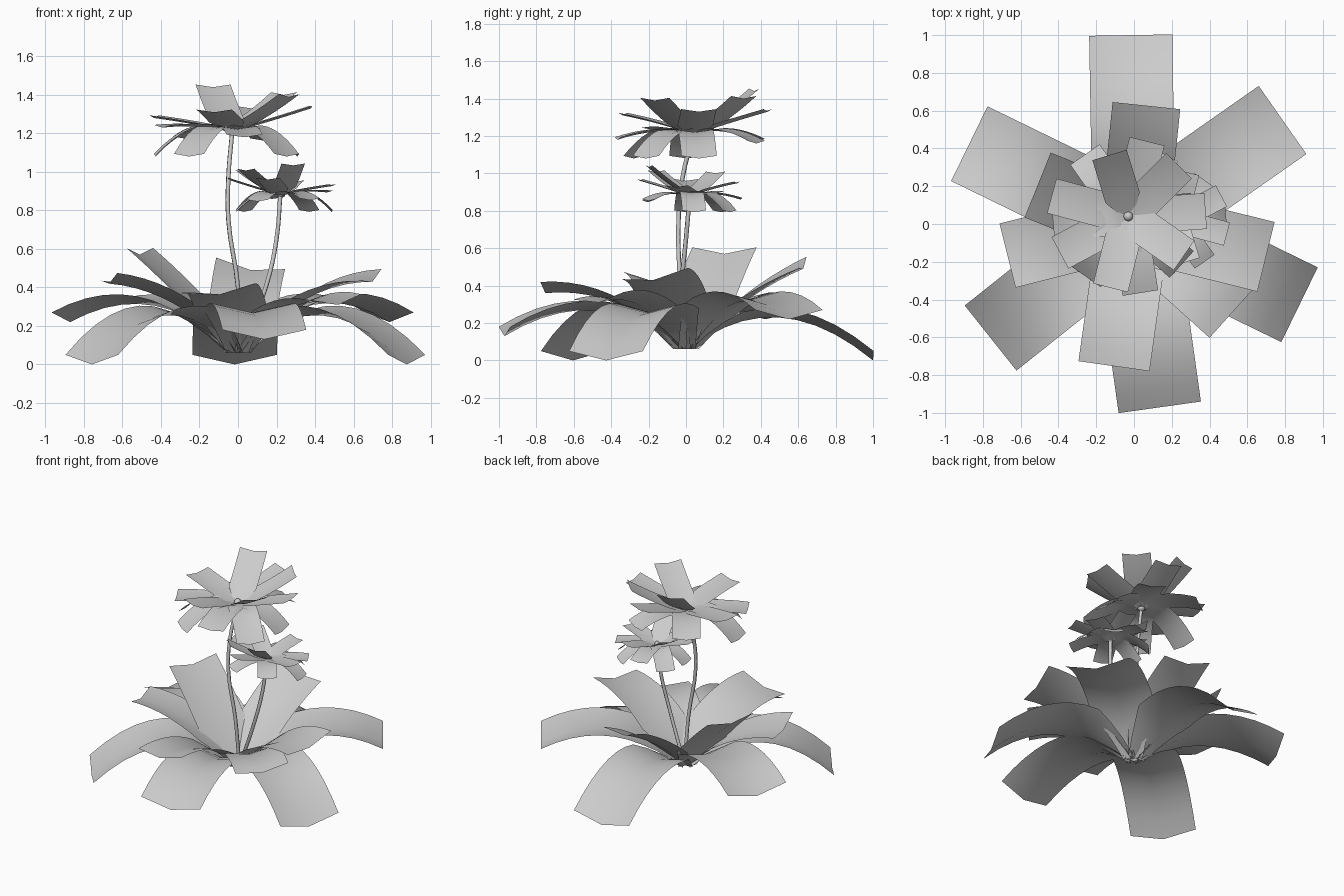
import bpy, bmesh, math
from mathutils import Vector, Matrix

cube = bpy.data.objects.get("Cube")
if cube:
    bpy.data.objects.remove(cube, do_unlink=True)

grey = bpy.data.materials.new("plain grey")
grey.use_nodes = True
grey.diffuse_color = (0.6, 0.6, 0.6, 1)
grey.node_tree.nodes["Principled BSDF"].inputs["Base Color"].default_value = (0.6, 0.6, 0.6, 1)

ROWS = 10


def finish(name, bm):
    mesh = bpy.data.meshes.new(name)
    bm.to_mesh(mesh)
    bm.free()
    mesh.materials.append(grey)
    for p in mesh.polygons:
        p.use_smooth = True
    bpy.context.collection.objects.link(bpy.data.objects.new(name, mesh))


def bezier(a, b, c, t):
    return (1 - t) ** 2 * a + 2 * t * (1 - t) * b + t * t * c


def blade(name, centre, angle, reach, tip, bend, width, fold, base, root_width, roll=0):
    """Arching ribbon with a shallow V fold, narrower at its root, rolled to one side."""
    bm = bmesh.new()
    turn = Matrix.Rotation(math.radians(angle), 3, 'Z')
    rows = []
    for i in range(ROWS + 1):
        t = i / ROWS
        r = bezier(base, reach * 0.48, reach, t)
        z = bezier(0, bend, tip, t)
        k = min(1, t / 0.3)
        w = width * (root_width + (1 - root_width) * k) / 2
        rows.append([bm.verts.new(centre + turn @ Vector(
            (r, s * w, z + fold * k * abs(s) + roll * t * s))) for s in (-1, 0, 1)])
    for a, b in zip(rows, rows[1:]):
        for j in range(2):
            bm.faces.new((a[j], b[j], b[j + 1], a[j + 1]))
    finish(name, bm)


# Broad leaves: angle, reach, tip height, bend height, width, roll
root = Vector((0, 0, 0.06))
outer_leaves = [(91, 1.0, -0.06, 0.37, 0.44, 0), (35, 0.96, 0.16, 0.42, 0.44, 0),
                (154, 0.97, 0.16, 0.41, 0.44, 0), (218.5, 0.97, -0.06, 0.42, 0.44, 0),
                (-26, 0.975, -0.06, 0.42, 0.44, 0), (-82, 0.98, 0.07, 0.38, 0.44, 0)]
inner_leaves = [(-98, 0.76, 0.30, 0.34, 0.38, 0.025), (-42, 0.70, 0.25, 0.33, 0.36, 0.02),
                (-14, 0.72, 0.37, 0.37, 0.38, 0.03), (84, 0.63, 0.43, 0.29, 0.36, 0.03),
                (158, 0.55, 0.51, 0.28, 0.37, 0), (194, 0.69, 0.36, 0.33, 0.35, 0.02)]
for label, leaves, fold in (("outer_leaf", outer_leaves, 0.05),
                            ("inner_leaf", inner_leaves, 0.035)):
    for i, (a, r, tip, bend, w, roll) in enumerate(leaves):
        blade(f"{label}_{i + 1}", root, a, r, tip, bend, w, fold, 0.02, 0.3, roll)

# Petals: angle, reach, tip height, bend height
petals = [(5, 0.34, -0.13, 0.05), (62, 0.38, -0.05, 0.05), (125, 0.40, -0.04, 0.05),
          (185, 0.40, -0.13, 0.09), (235, 0.39, -0.13, 0.08), (318, 0.38, -0.13, 0.07),
          (45, 0.38, 0.19, 0.06), (107, 0.34, 0.23, 0.08), (165, 0.42, 0.07, 0.04),
          (208, 0.41, 0.02, 0.04), (256, 0.39, 0.10, 0.06), (325, 0.36, 0.18, 0.06),
          (4, 0.41, 0.12, 0.05), (76, 0.41, 0.12, 0.06), (279, 0.41, -0.03, 0.04)]


def flower(name, centre, scale, spin):
    for i, (a, r, tip, bend) in enumerate(petals):
        blade(f"{name}_petal_{i + 1}", centre, a + spin, r * scale, tip * scale,
              bend * scale, 0.19 * scale, 0.014 * scale, 0.01, 0.35)
    bm = bmesh.new()
    bmesh.ops.create_uvsphere(bm, u_segments=8, v_segments=6, radius=0.026 * scale,
                              matrix=Matrix.Translation(centre + Vector((0, 0, 0.005))))
    finish(f"{name}_centre", bm)


flower("tall_flower", Vector((-0.03, 0.04, 1.21)), 1.0, 0)
flower("short_flower", Vector((0.22, 0.02, 0.88)), 0.67, -180)


# Stems
def stem(name, points):
    curve = bpy.data.curves.new(name, 'CURVE')
    curve.dimensions = '3D'
    curve.bevel_depth = 0.012
    curve.bevel_resolution = 1
    curve.resolution_u = 4
    curve.use_fill_caps = True
    spline = curve.splines.new('BEZIER')
    spline.bezier_points.add(len(points) - 1)
    for p, co in zip(spline.bezier_points, points):
        p.co = co
        p.handle_left_type = p.handle_right_type = 'AUTO'
    curve.materials.append(grey)
    bpy.context.collection.objects.link(bpy.data.objects.new(name, curve))


stem("tall_stem", [(0.01, 0, 0.07), (0, -0.03, 0.4), (-0.05, -0.04, 0.75),
                   (-0.05, -0.02, 0.97), (-0.03, 0.04, 1.21)])
stem("short_stem", [(0.02, 0, 0.07), (0.15, -0.02, 0.42), (0.2, 0, 0.65), (0.22, 0.02, 0.88)])
